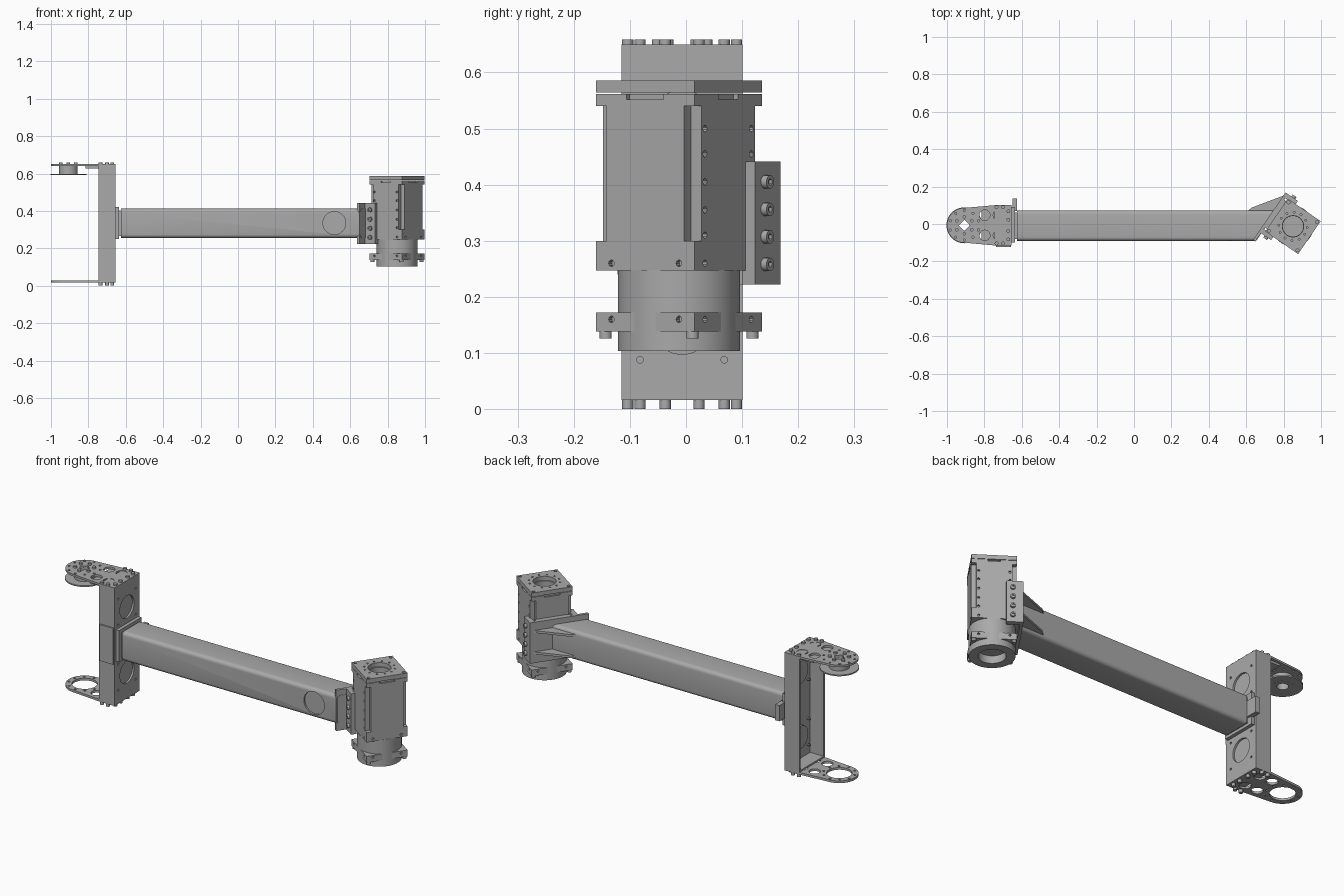
import bpy, bmesh
from math import pi, cos, sin, radians
from mathutils import Matrix, Vector

if "Cube" in bpy.data.objects:
    bpy.data.objects.remove(bpy.data.objects["Cube"])

grey = bpy.data.materials.new("machined grey")
grey.use_nodes = True
grey.diffuse_color = (0.4, 0.4, 0.4, 1)
grey.node_tree.nodes["Principled BSDF"].inputs["Base Color"].default_value = (0.4, 0.4, 0.4, 1)

YC = -0.007    # centre line of bracket
ZC = 0.333     # centre height of arm
TURN = {"x": Matrix.Rotation(pi / 2, 4, "Y"), "y": Matrix.Rotation(pi / 2, 4, "X"), "z": Matrix()}


def box(bm, x, y, z):
    """Box from three (low, high) ranges."""
    ranges = (x, y, z)
    mid = Vector([(a + b) / 2 for a, b in ranges])
    size = [b - a for a, b in ranges]
    bmesh.ops.create_cube(bm, size=1, matrix=Matrix.Translation(mid) @ Matrix.Diagonal((*size, 1)))


def rod(bm, centre, r, depth, axis="z", seg=16):
    bmesh.ops.create_cone(bm, cap_ends=True, segments=seg, radius1=r, radius2=r, depth=depth,
                          matrix=Matrix.Translation(centre) @ TURN[axis])


def prism(bm, outline, z0, z1):
    """Extrude an xy outline between two heights."""
    face = bm.faces.new([bm.verts.new((x, y, z0)) for x, y in outline])
    top = bmesh.ops.extrude_face_region(bm, geom=[face])["geom"]
    bmesh.ops.translate(bm, verts=[v for v in top if isinstance(v, bmesh.types.BMVert)], vec=(0, 0, z1 - z0))
    bmesh.ops.recalc_face_normals(bm, faces=bm.faces[:])


def make(name, bm, cutter=None, place=Matrix()):
    """Turn a bmesh into a finished object, optionally with a cutter subtracted."""
    mesh = bpy.data.meshes.new(name)
    bm.to_mesh(mesh)
    bm.free()
    ob = bpy.data.objects.new(name, mesh)
    bpy.context.collection.objects.link(ob)
    if cutter:
        helper = make(name + "_cutter", cutter)
        helper.hide_render = True
        mod = ob.modifiers.new("cut", "BOOLEAN")
        mod.operation, mod.solver, mod.object = "DIFFERENCE", "EXACT", helper
        bpy.context.view_layer.update()
        ob.data = bpy.data.meshes.new_from_object(ob.evaluated_get(bpy.context.evaluated_depsgraph_get()))
        ob.modifiers.clear()
        bpy.data.objects.remove(helper)
    ob.data.transform(place)
    ob.data.materials.clear()
    ob.data.materials.append(grey)
    bpy.ops.object.select_all(action="DESELECT")
    ob.select_set(True)
    bpy.context.view_layer.objects.active = ob
    bpy.ops.object.shade_smooth_by_angle(angle=radians(35))
    return ob


def new():
    return bmesh.new()


# --- Hollow arm with rounded long edges and a round access hole in front
arm, cut = new(), new()
box(arm, (-0.625, 0.8), (-0.09, 0.072), (0.255, 0.412))
long_edges = [e for e in arm.edges if abs(e.verts[0].co.x - e.verts[1].co.x) > 1]
bmesh.ops.bevel(arm, geom=long_edges, offset=0.02, segments=5, affect="EDGES", profile=0.5)
for v in arm.verts:    # slanted end that meets the mount plate
    if v.co.x > 0:
        v.co.x = 0.715 + v.co.y * 0.687
box(cut, (-0.61, 0.63), (-0.08, 0.062), (0.265, 0.402))
rod(cut, (0.515, -0.09, 0.335), 0.061, 0.04, "y", 48)
make("arm", arm, cut)

# --- Weld collar and mounting flange between arm and channel
collar = new()
box(collar, (-0.645, -0.62), (-0.08, 0.062), (0.265, 0.402))
box(collar, (-0.655, -0.637), (-0.1, 0.09), (0.25, 0.42))
box(collar, (-0.65, -0.625), (0.07, 0.135), (0.29, 0.375))
make("arm_collar", collar)
wrap = new()
box(wrap, (-0.737, -0.657), (-0.122, -0.113), (0.24, 0.435))
make("front_wrap_plate", wrap)

# --- Upright channel, open away from the arm
channel, cut = new(), new()
box(channel, (-0.745, -0.655), (YC - 0.108, YC + 0.108), (0.026, 0.648))
box(cut, (-0.8, -0.665), (YC - 0.098, YC + 0.098), (0.036, 0.638))
for z in (ZC - 0.175, ZC, ZC + 0.175):
    if z != ZC:
        rod(cut, (-0.66, YC, z), 0.06, 0.04, "x", 40)
        for sy in (-1, 1):
            for sz in (-1, 1):
                rod(cut, (-0.66, YC + sy * 0.075, z + sz * 0.07), 0.006, 0.04, "x", 10)
make("channel", channel, cut)

# --- Tongue plates at both ends of the channel
HUB = -0.907


def tongue(name, z0, z1, hub_radius, hub_sides):
    plate, holes = new(), new()
    arc = [radians(100 + 160 * i / 24) for i in range(25)]
    outline = [(HUB + 0.093 * cos(a), YC + 0.093 * sin(a)) for a in arc]
    outline += [(-0.74, YC - 0.108), (-0.655, YC - 0.108), (-0.655, YC + 0.108), (-0.74, YC + 0.108)]
    prism(plate, outline, z0, z1)
    mid = (z0 + z1) / 2
    rod(holes, (HUB, YC, mid), hub_radius, 0.05, "z", hub_sides)
    for x in (-0.798, -0.725):
        for sy in (-1, 1):
            rod(holes, (x, YC + sy * 0.054, mid), 0.028, 0.05, "z", 24)
    for i in range(10):
        a = 2 * pi * (i + 0.5) / 10
        rod(holes, (HUB + 0.079 * cos(a), YC + 0.079 * sin(a), mid), 0.006, 0.05, "z", 10)
    make(name, plate, holes)


tongue("top_tongue", 0.639, 0.650, 0.03, 4)
tongue("bottom_tongue", 0.016, 0.028, 0.062, 40)

inner = new()
box(inner, (-0.815, -0.74), (YC - 0.09, YC + 0.09), (0.627, 0.639))
make("top_stiffener", inner, None)

# --- Bearing hub and disc under the top tongue
hub, cut = new(), new()
rod(hub, (HUB, YC, 0.616), 0.05, 0.05, "z", 40)
rod(cut, (HUB, YC, 0.616), 0.028, 0.1, "z", 24)
make("bearing_hub", hub, cut)
disc, cut = new(), new()
rod(disc, (HUB, YC, 0.595), 0.096, 0.007, "z", 48)
rod(cut, (HUB, YC, 0.595), 0.028, 0.1, "z", 24)
make("bearing_disc", disc, cut)

# --- Bolts on both tongues
bolts = new()
for s in (-1, 1):
    spots = [(-0.672, s * 0.03), (-0.672, s * 0.075), (-0.735, s * 0.097), (-0.70, s * 0.097)]
    for x, y in spots:
        rod(bolts, (x, YC + y, 0.653), 0.01, 0.012)
        rod(bolts, (x, YC + y, 0.008), 0.01, 0.016)
    for x, y in ((HUB + s * 0.04, 0.024), (HUB + s * 0.04, -0.024), (HUB, s * 0.045)):
        rod(bolts, (x, YC + y, 0.653), 0.009, 0.012)
make("tongue_bolts", bolts)

# --- Joint motor, built square to its own axes and then turned
MOTOR = Matrix.Translation((0.85, -0.0125, 0)) @ Matrix.Rotation(radians(-34.5), 4, "Z")
H = 0.1065
SIGNS = [(a, b) for a in (-1, 1) for b in (-1, 1)]


def span(a, b):
    return (min(a, b), max(a, b))


body, cut = new(), new()
box(body, (-H, H), (-H, H), (0.247, 0.562))
for a, b in SIGNS:    # corner notches and face screw holes
    box(cut, span(a * 0.084, a * 0.12), span(b * 0.084, b * 0.12), (0.3, 0.54))
    for z in (0.26, 0.31, 0.355, 0.405, 0.455, 0.5):
        rod(cut, (a * 0.073, b * H, z), 0.006, 0.02, "y", 10)
    rod(cut, (a * H, b * 0.073, 0.26), 0.006, 0.02, "x", 10)
for s in (-1, 1):
    box(cut, span(s * 0.097, s * 0.12), (-0.04, 0.04), (0.552, 0.57))
    box(cut, (-0.03, 0.03), span(s * 0.097, s * 0.12), (0.552, 0.57))
rod(cut, (0, 0, 0.562), 0.055, 0.06, "z", 40)
make("motor_body", body, cut, MOTOR)

lid, cut = new(), new()
box(lid, (-H, H), (-H, H), (0.564, 0.586))
rod(cut, (0, 0, 0.575), 0.057, 0.06, "z", 40)
for i in range(12):
    a = 2 * pi * i / 12
    rod(cut, (0.076 * cos(a), 0.076 * sin(a), 0.586), 0.005, 0.02, "z", 10)
for a, b in SIGNS:
    rod(cut, (a * 0.092, b * 0.092, 0.586), 0.008, 0.02, "z", 12)
make("motor_lid", lid, cut, MOTOR)

drum, cut = new(), new()
rod(drum, (0, 0, 0.176), 0.109, 0.144, "z", 64)
rod(cut, (0, 0, 0.104), 0.065, 0.08, "z", 40)
make("gear_drum", drum, cut, MOTOR)

ring, cut = new(), new()
rod(ring, (0, 0, 0.092), 0.085, 0.03, "z", 48)
rod(cut, (0, 0, 0.092), 0.065, 0.06, "z", 40)
for x in (-0.085, 0.085):
    box(cut, (x - 0.035, x + 0.035), (-0.012, 0.012), (0.07, 0.1))
make("output_ring", ring, cut, MOTOR)

flange, cut = new(), new()
box(flange, (-H, H), (-H, H), (0.138, 0.172))
rod(cut, (0, 0, 0.155), 0.1, 0.1, "z", 48)
for a, b in SIGNS:
    rod(cut, (a * 0.073, b * H, 0.16), 0.006, 0.02, "y", 10)
    rod(cut, (a * H, b * 0.073, 0.16), 0.006, 0.02, "x", 10)
make("drum_flange", flange, cut, MOTOR)
screws = new()
for a, b in SIGNS:
    rod(screws, (a * 0.094, b * 0.094, 0.134), 0.011, 0.016)
make("flange_screws", screws, None, MOTOR)

# --- Mount plate, side cheeks with bolts, and gussets back to the arm
mount = new()
box(mount, (-0.135, -0.12), (-0.18, 0.127), (0.222, 0.441))
box(mount, (-0.12, -H), (-0.09, 0.09), (0.247, 0.441))
for s in (-1, 1):
    box(mount, (-0.125, -0.055), span(s * 0.1, s * 0.127), (0.222, 0.441))
make("motor_mount", mount, None, MOTOR)
bolts, cut = new(), new()
for s in (-1, 1):
    for z in (0.258, 0.307, 0.356, 0.405):
        rod(bolts, (-0.085, s * 0.132, z), 0.012, 0.014, "y")
        rod(cut, (-0.085, s * 0.139, z), 0.006, 0.012, "y", 6)
make("mount_bolts", bolts, cut, MOTOR)
gussets = new()
for z in (0.27, 0.385):
    prism(gussets, [(0.6, 0.065), (0.76, 0.065), (0.81, 0.145), (0.8, 0.152), (0.63, 0.088)], z, z + 0.012)
make("gussets", gussets)
